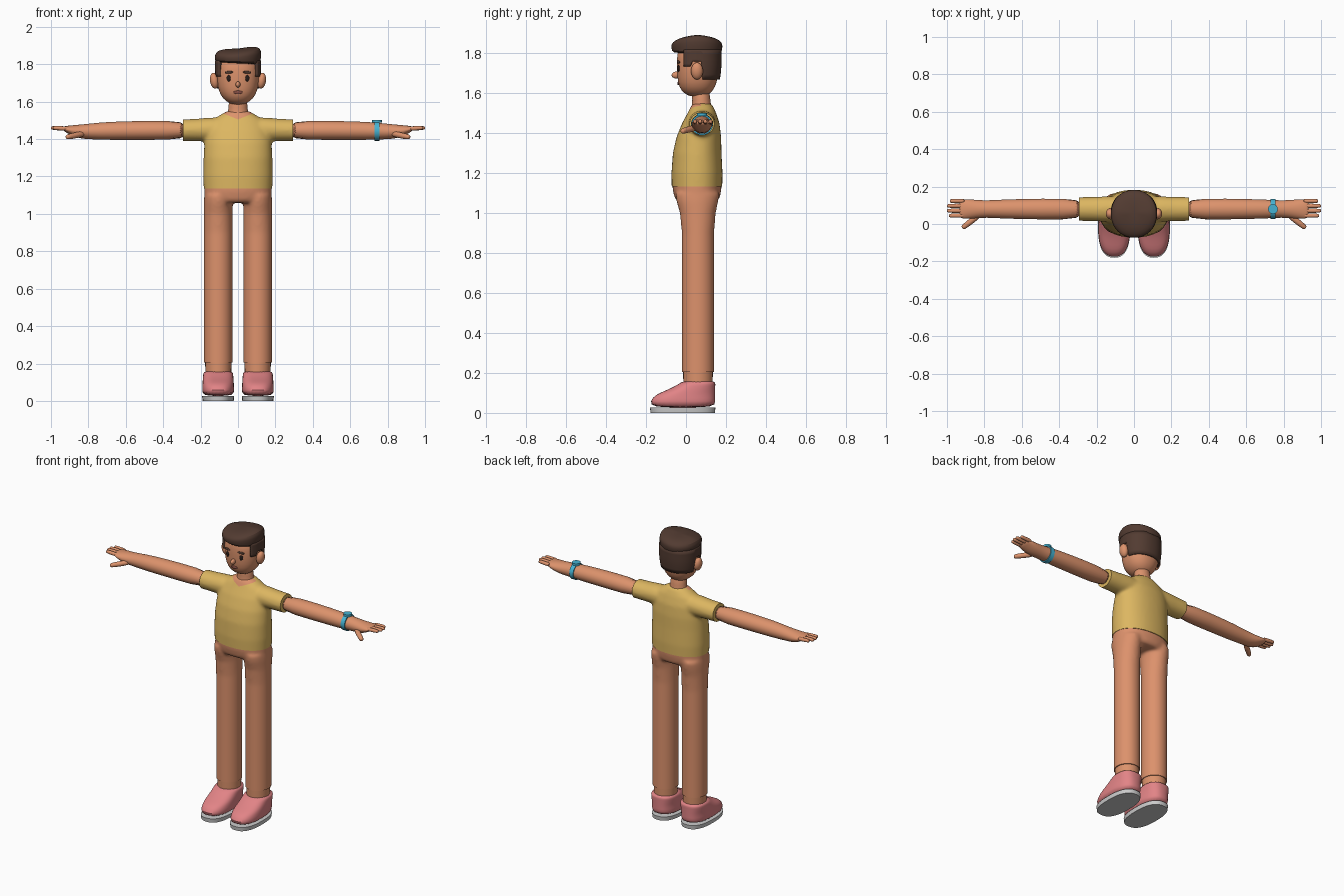
import bpy, bmesh, math
from mathutils import Vector

old = bpy.data.objects.get("Cube")
if old:
    bpy.data.objects.remove(old)


def material(name, rgb):
    m = bpy.data.materials.new(name)
    m.use_nodes = True
    col = (*rgb, 1)
    m.diffuse_color = col
    bsdf = m.node_tree.nodes["Principled BSDF"]
    bsdf.inputs["Base Color"].default_value = col
    bsdf.inputs["Roughness"].default_value = 0.7
    return m


SKIN = material("skin", (0.72, 0.29, 0.15))
PANTS = material("pants_tan", (0.72, 0.285, 0.15))
SHIRT = material("shirt_yellow", (0.72, 0.47, 0.12))
SHOE = material("shoe_pink", (0.76, 0.23, 0.24))
SOLE = material("sole_grey", (0.6, 0.6, 0.6))
HAIR = material("hair_brown", (0.085, 0.044, 0.031))
BLUE = material("watch_blue", (0.06, 0.45, 0.65))
DARK = material("eye_dark", (0.02, 0.012, 0.01))
LIP = material("lip_brown", (0.25, 0.08, 0.06))


def finish(name, bm, mat, subsurf=0):
    """Turn a bmesh into a named, smooth shaded object."""
    bmesh.ops.recalc_face_normals(bm, faces=bm.faces)
    me = bpy.data.meshes.new(name)
    bm.to_mesh(me)
    bm.free()
    ob = bpy.data.objects.new(name, me)
    bpy.context.collection.objects.link(ob)
    me.materials.append(mat)
    if subsurf:
        mod = ob.modifiers.new("Smooth surface", "SUBSURF")
        mod.levels = mod.render_levels = subsurf
    return ob


def oval(c, u, v, n=2.0, segs=24):
    """Superellipse ring around c with half axes u and v."""
    pts = []
    for i in range(segs):
        a = 2 * math.pi * i / segs
        ca, sa = math.cos(a), math.sin(a)
        pts.append(Vector(c) + Vector(u) * math.copysign(abs(ca) ** (2 / n), ca)
                   + Vector(v) * math.copysign(abs(sa) ** (2 / n), sa))
    return pts


def loft(bm, rings):
    rows = [[bm.verts.new(p) for p in r] for r in rings]
    for a, b in zip(rows, rows[1:]):
        for i in range(len(a)):
            j = (i + 1) % len(a)
            bm.faces.new((a[i], a[j], b[j], b[i]))
    bm.faces.new(rows[0])
    bm.faces.new(rows[-1][::-1])


def upright(bm, rings, cx=0, n=2.0, segs=24):
    """Rings are (z, centre y, half width, half depth)."""
    loft(bm, [oval((cx, cy, z), (rx, 0, 0), (0, ry, 0), n, segs) for z, cy, rx, ry in rings])


def sideways(bm, rings, s, n=2.0):
    """Rings are (x, centre z, half depth, half height), s is the side."""
    loft(bm, [oval((s * x, 0.08, z), (0, ry, 0), (0, 0, rz), n) for x, z, ry, rz in rings])


def rod(bm, a, b, r):
    """Round-ended rod, tapering slightly towards b."""
    a, b = Vector(a), Vector(b)
    d = (b - a).normalized()
    u = d.cross(Vector((0, 0, 1))).normalized()
    v = d.cross(u)
    loft(bm, [oval(a.lerp(b, t), u * r * k, v * r * k, segs=10)
              for t, k in ((0, 1), (0.5, 1), (0.88, 0.9), (0.97, 0.7), (1, 0.35))])


def ball(name, c, size, mat, rot=(0, 0, 0)):
    bm = bmesh.new()
    bmesh.ops.create_uvsphere(bm, u_segments=20, v_segments=12, radius=1)
    ob = finish(name, bm, mat)
    ob.location, ob.scale, ob.rotation_euler = c, size, rot
    return ob


def fuse(ob):
    """Melt overlapping volumes into one soft surface and return it as a bmesh."""
    mod = ob.modifiers.new("Fuse", "REMESH")
    mod.mode, mod.voxel_size = "VOXEL", 0.008
    mod = ob.modifiers.new("Soften", "SMOOTH")
    mod.factor, mod.iterations = 0.5, 16
    bpy.context.view_layer.update()
    me = bpy.data.meshes.new_from_object(ob.evaluated_get(bpy.context.evaluated_depsgraph_get()))
    ob.modifiers.clear()
    bm = bmesh.new()
    bm.from_mesh(me)
    bpy.data.meshes.remove(me)
    return bm


def cut(bm, co, no, trim=True):
    geom = bm.verts[:] + bm.edges[:] + bm.faces[:]
    bmesh.ops.bisect_plane(bm, geom=geom, plane_co=co, plane_no=no, clear_outer=trim)
    if trim:
        bmesh.ops.holes_fill(bm, edges=[e for e in bm.edges if e.is_boundary], sides=0)


def store(ob, bm):
    bmesh.ops.recalc_face_normals(bm, faces=bm.faces)
    bm.to_mesh(ob.data)
    bm.free()


# Shirt: torso and sleeves fused, hems cut straight, V neck in skin colour
bm = bmesh.new()
upright(bm, [(1.1, .055, .182, .126), (1.2, .055, .186, .128), (1.3, .056, .184, .122),
             (1.38, .064, .18, .112), (1.45, .074, .168, .094), (1.505, .08, .135, .07),
             (1.535, .08, .085, .056), (1.55, .08, .06, .045)], n=2.2, segs=40)
for s in (1, -1):
    sideways(bm, [(.05, 1.45, .07, .066), (.15, 1.451, .068, .064), (.22, 1.449, .065, .06),
                  (.33, 1.447, .063, .057)], s)
shirt = finish("shirt", bm, SHIRT)
bm = fuse(shirt)
cut(bm, (0, 0, 1.135), (0, 0, -1))
for s in (1, -1):
    cut(bm, (s * .295, 0, 0), (s, 0, 0))
    cut(bm, (0, 0, 1.505), (-s * 0.4, 0, 1), trim=False)
shirt.data.materials.append(SKIN)
for f in bm.faces:
    c = f.calc_center_median()
    f.material_index = int(c.z > 1.505 + 0.4 * abs(c.x) and c.y < 0.08)
store(shirt, bm)

# Pants: hips and two legs fused
bm = bmesh.new()
upright(bm, [(1.06, .056, .17, .1), (1.08, .056, .178, .114), (1.12, .055, .181, .122),
             (1.18, .055, .181, .124)], n=2.2, segs=40)
for s in (1, -1):
    upright(bm, [(.17, .06, .077, .081), (.5, .06, .077, .081), (.9, .06, .077, .081),
                 (1, .059, .077, .09), (1.06, .057, .077, .105), (1.1, .057, .075, .11)], s * .106)
pants = finish("pants", bm, PANTS)
bm = fuse(pants)
cut(bm, (0, 0, 1.135), (0, 0, 1))
cut(bm, (0, 0, .205), (0, 0, -1))
store(pants, bm)

# Limbs, repeated on both sides
for s, side in ((1, "left"), (-1, "right")):
    bm = bmesh.new()
    sideways(bm, [(.25, 1.447, .058, .053), (.5, 1.447, .056, .051), (.7, 1.444, .052, .049),
                  (.79, 1.441, .045, .042), (.85, 1.44, .05, .037), (.89, 1.446, .053, .028),
                  (.92, 1.453, .05, .017), (.935, 1.456, .045, .011)], s)
    finish(side + "_arm", bm, SKIN, 1)

    bm = bmesh.new()
    for y, tip in ((.123, .985), (.097, 1), (.071, 1), (.045, .99)):
        rod(bm, (s * .9, y, 1.455), (s * tip, y, 1.46), .0125)
    rod(bm, (s * .82, .055, 1.43), (s * .918, -.022, 1.41), .017)
    finish(side + "_fingers", bm, SKIN, 1)

    bm = bmesh.new()
    upright(bm, [(.1, .06, .068, .072), (.22, .06, .071, .075)], s * .105)
    finish(side + "_ankle", bm, SKIN)

    # Shoe rings run from the sole up, given by height, toe position and width
    bm = bmesh.new()
    upright(bm, [(z, (toe + .147) / 2, w, (.147 - toe) / 2) for z, toe, w in
                 ((.024, -.177, .084), (.06, -.18, .086), (.09, -.155, .084), (.108, -.112, .083),
                  (.124, -.075, .082), (.145, -.035, .08), (.162, -.015, .077))],
            s * .106, n=2.5, segs=32)
    finish(side + "_shoe", bm, SHOE, 1)
    bm = bmesh.new()
    upright(bm, [(0, -.0165, .083, .161), (.026, -.0165, .086, .164)], s * .106, n=2.5, segs=40)
    finish(side + "_sole", bm, SOLE)

# Watch on the left wrist
bm = bmesh.new()
sideways(bm, [(.729, 1.443, .054, .052), (.757, 1.443, .054, .052)], 1)
finish("watch_strap", bm, BLUE)
bm = bmesh.new()
upright(bm, [(1.488, .08, .026, .026), (1.502, .08, .026, .026)], .743)
finish("watch_case", bm, BLUE)

# Neck and head
bm = bmesh.new()
upright(bm, [(1.48, .075, .066, .06), (1.53, .078, .058, .05), (1.56, .078, .05, .045),
             (1.64, .07, .05, .045)])
finish("neck", bm, SKIN, 1)

HEAD = [(1.583, .058, .03, .035), (1.6, .056, .062, .066), (1.63, .056, .092, .091),
        (1.68, .058, .11, .102), (1.74, .06, .115, .106), (1.8, .06, .115, .106),
        (1.85, .06, .09, .085)]
bm = bmesh.new()
upright(bm, HEAD, n=2.2, segs=32)
finish("head", bm, SKIN, 1)


def skull(z):
    for a, b in zip(HEAD, HEAD[1:]):
        if a[0] <= z <= b[0]:
            t = (z - a[0]) / (b[0] - a[0])
            return [p + (q - p) * t for p, q in zip(a[1:], b[1:])]


def face_y(x, z):
    cy, rx, ry = skull(z)
    return cy - ry * (1 - abs(x / rx) ** 2.2) ** (1 / 2.2)


# Face and ears
for s, side in ((1, "left"), (-1, "right")):
    ball(side + "_ear", (s * .126, .055, 1.712), (.024, .03, .043), SKIN, (0, s * .15, 0))
    ball(side + "_eye", (s * .05, face_y(.05, 1.725), 1.725), (.0115, .005, .017), DARK, (0, 0, s * .25))
    ball(side + "_eyebrow", (s * .049, face_y(.049, 1.757), 1.757), (.023, .006, .007), HAIR,
         (0, s * .05, s * .25))
ball("nose", (0, -.05, 1.692), (.013, .022, .017), SKIN)
ball("mouth", (0, face_y(0, 1.65), 1.65), (.025, .005, .009), LIP)

# Short hair wrapping the back of the head, notched around the ears
bm = bmesh.new()
columns = []
for deg in range(-126, 127, 6):
    low = 1.67 if abs(deg) < 80 else 1.76 if abs(deg) < 106 else 1.735
    a, col = math.radians(deg), []
    for i in range(7):
        z = low + (1.82 - low) * i / 6
        cy, rx, ry = skull(min(z, 1.8))
        sx, sy = math.sin(a), math.cos(a)
        col.append(bm.verts.new((
            math.copysign(abs(sx) ** (2 / 2.2), sx) * (rx + .009),
            cy + math.copysign(abs(sy) ** (2 / 2.2), sy) * (ry + .012), z)))
    columns.append(col)
for a, b in zip(columns, columns[1:]):
    for i in range(6):
        bm.faces.new((a[i], b[i], b[i + 1], a[i + 1]))
sides = finish("hair_sides", bm, HAIR)
mod = sides.modifiers.new("Thickness", "SOLIDIFY")
mod.thickness = .016

# Swept top hair, higher on the left with a soft dip in the middle
bm = bmesh.new()
upright(bm, [(1.803, .055, .108, .115), (1.81, .055, .121, .126), (1.84, .054, .126, .13),
             (1.867, .055, .12, .124), (1.882, .058, .095, .1), (1.887, .06, .04, .05)], n=2.1, segs=32)
for v in bm.verts:
    if v.co.z > 1.83:
        v.co.z += .09 * v.co.x + .6 * v.co.x ** 2 - .1 * abs(v.co.y - .06) * (v.co.z > 1.86)
    elif v.co.y < .05:
        v.co.z -= .05 * v.co.x
finish("hair_top", bm, HAIR, 1)

# Smooth shading that keeps hems and rims sharp
bpy.ops.object.select_all(action="DESELECT")
for ob in bpy.context.scene.objects:
    if ob.type == "MESH":
        ob.select_set(True)
        bpy.context.view_layer.objects.active = ob
bpy.ops.object.shade_smooth_by_angle(angle=math.radians(40))
